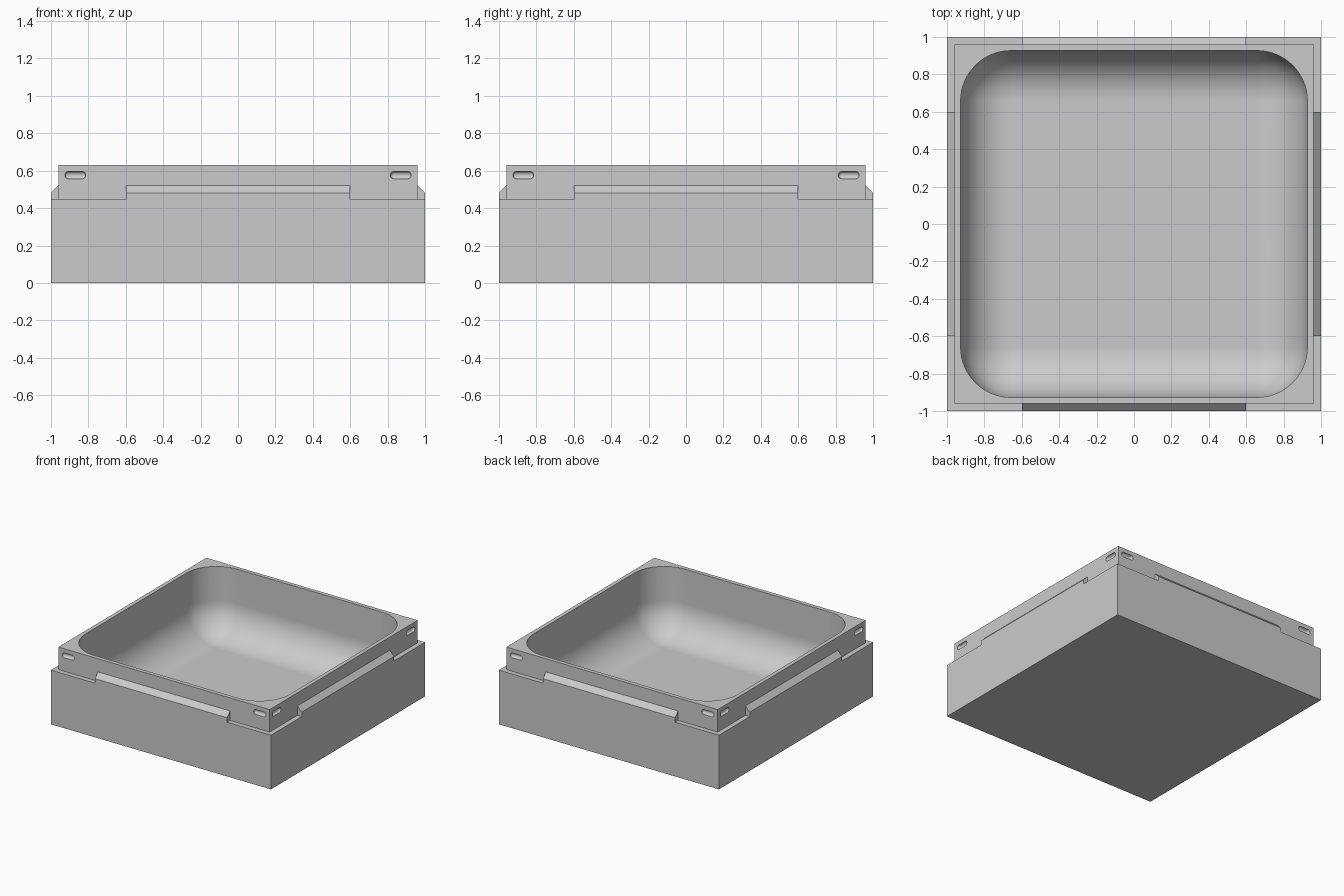
import bpy
import bmesh
from math import radians
from mathutils import Matrix, Vector

default = bpy.data.objects.get("Cube")
if default:
    bpy.data.objects.remove(default, do_unlink=True)

GREY = (0.6, 0.6, 0.6, 1.0)
LEDGE, RIM, FLOOR = 0.445, 0.63, 0.08
LIP, INNER, FILLET = 0.96, 0.927, 0.27

grey = bpy.data.materials.new("plain_grey")
grey.use_nodes = True
grey.diffuse_color = GREY
grey.node_tree.nodes["Principled BSDF"].inputs["Base Color"].default_value = GREY


def make_object(name, bm):
    bmesh.ops.recalc_face_normals(bm, faces=bm.faces)
    mesh = bpy.data.meshes.new(name)
    bm.to_mesh(mesh)
    bm.free()
    mesh.materials.append(grey)
    obj = bpy.data.objects.new(name, mesh)
    bpy.context.collection.objects.link(obj)
    return obj


def box(bm, centre, size):
    matrix = Matrix.Translation(centre) @ Matrix.Diagonal((*size, 1))
    return bmesh.ops.create_cube(bm, size=1, matrix=matrix)["verts"]


def combine(target, tool, operation):
    mod = target.modifiers.new("combine", "BOOLEAN")
    mod.operation = operation
    mod.solver = "EXACT"
    mod.object = tool
    bpy.context.view_layer.objects.active = target
    bpy.ops.object.modifier_apply(modifier=mod.name)
    bpy.data.objects.remove(tool, do_unlink=True)


# Outer body: square rings stacked into a stepped block
bm = bmesh.new()
rings = []
for half, z in ((1, 0), (1, LEDGE), (LIP, LEDGE), (LIP, RIM)):
    corners = ((-half, -half), (half, -half), (half, half), (-half, half))
    rings.append([bm.verts.new((x, y, z)) for x, y in corners])
for low, high in zip(rings, rings[1:]):
    for i in range(4):
        j = (i + 1) % 4
        bm.faces.new((low[i], low[j], high[j], high[i]))
bm.faces.new(rings[0])
bm.faces.new(rings[-1])
tray = make_object("tray", bm)

# Sloped catch along the middle of each side, and two slots near its ends
catch_profile = ((-1, LEDGE), (-1, 0.482), (-LIP, 0.522), (-0.945, 0.522), (-0.945, LEDGE))
catches, slots = bmesh.new(), bmesh.new()
for quarter in range(4):
    turn = Matrix.Rotation(radians(90 * quarter), 4, "Z")
    ends = [[catches.verts.new(turn @ Vector((x, y, z))) for y, z in catch_profile]
            for x in (-0.6, 0.6)]
    count = len(catch_profile)
    for i in range(count):
        j = (i + 1) % count
        catches.faces.new((ends[0][i], ends[0][j], ends[1][j], ends[1][i]))
    for end in ends:
        catches.faces.new(end)
    for side in (-1, 1):
        verts = box(slots, (side * 0.87, -LIP, 0.576), (0.11, 0.04, 0.04))
        bmesh.ops.transform(slots, matrix=turn, verts=verts)
bmesh.ops.bevel(slots, geom=slots.edges[:], offset=0.018, segments=4,
                profile=0.5, affect="EDGES")
combine(tray, make_object("side_catches", catches), "UNION")
combine(tray, make_object("slot_cutter", slots), "DIFFERENCE")

# Hollow: a box with rounded uprights and a rounded floor edge
bm = bmesh.new()
top = RIM + 0.2
box(bm, (0, 0, (FLOOR + top) / 2), (2 * INNER, 2 * INNER, top - FLOOR))
rounded = [e for e in bm.edges if min(v.co.z for v in e.verts) < RIM]
bmesh.ops.bevel(bm, geom=rounded, offset=FILLET, segments=16,
                profile=0.5, affect="EDGES")
combine(tray, make_object("hollow_cutter", bm), "DIFFERENCE")

# Smooth the fillets while keeping flats and corners crisp
bpy.ops.object.select_all(action="DESELECT")
tray.select_set(True)
bpy.context.view_layer.objects.active = tray
bpy.ops.object.shade_smooth_by_angle(angle=radians(30))
weighted = tray.modifiers.new("even_normals", "WEIGHTED_NORMAL")
weighted.keep_sharp = True
